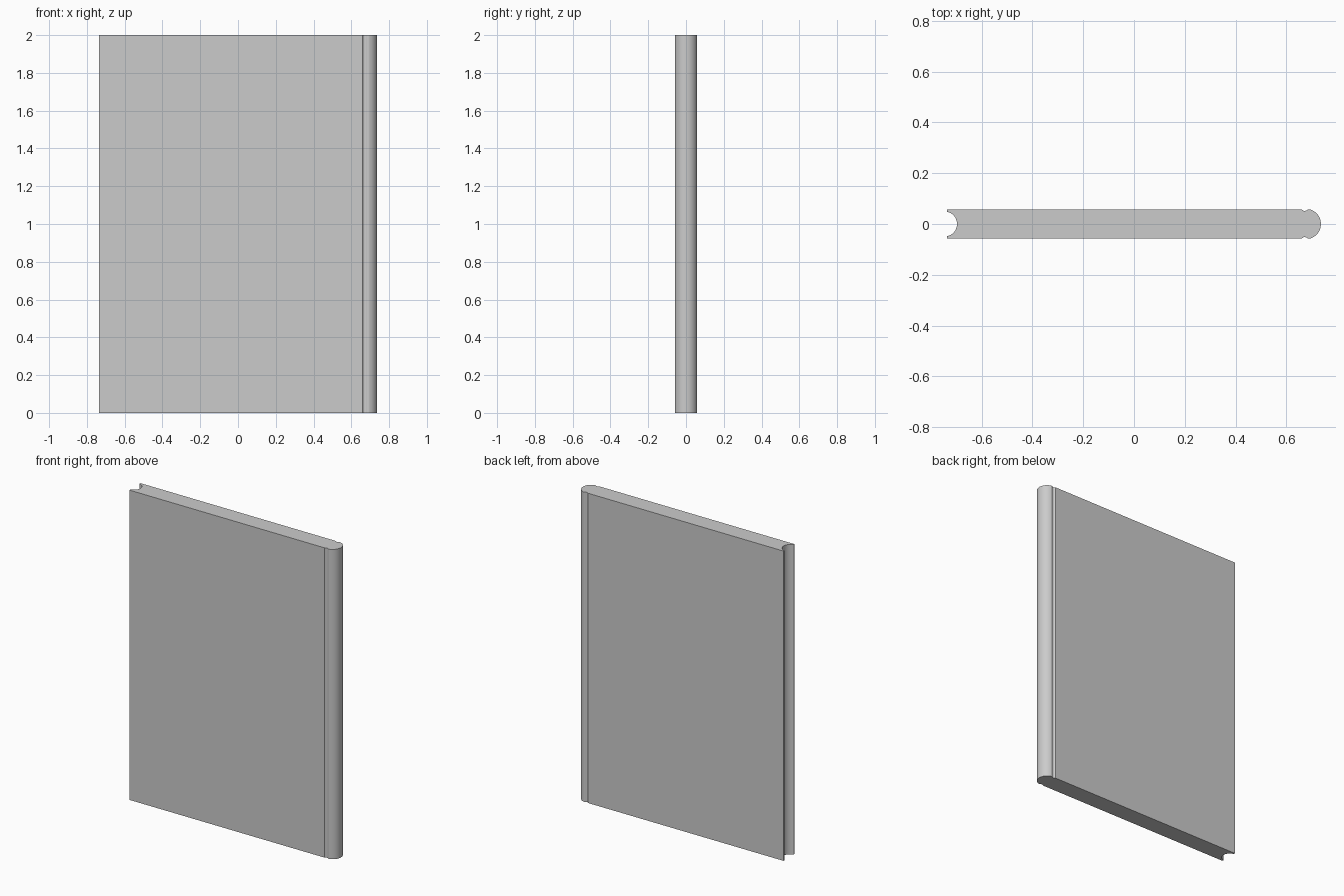
import bpy, bmesh
from math import sin, cos, pi, radians, asin

if "Cube" in bpy.data.objects:
    bpy.data.objects.remove(bpy.data.objects["Cube"])

HEIGHT, HALF_T, END = 2.0, 0.058, 0.736


def arc(cx, cy, r, a0, a1, n):
    return [(cx + r * cos(a0 + (a1 - a0) * i / n),
             cy + r * sin(a0 + (a1 - a0) * i / n)) for i in range(n + 1)]


# Upper half of the cross-section, from the tongue tip to the socket centre
half = arc(END - 0.06, 0, 0.06, 0, radians(60), 10)        # rounded tongue
half += arc(0.69, 0.044, 0.014, radians(60), radians(140), 5)  # shoulder
half += [(0.671, 0.051), (0.667, 0.052), (0.660, HALF_T)]  # shallow groove
half += [(-END, HALF_T), (-END, 0.049)]                    # flat face and lip
r = 0.049
cx = -0.697 - r
a = asin(0.048 / r)
half += arc(cx, 0, r, a, 0, 12)                            # concave socket

# Mirror across y = 0 to close the profile
profile = half + [(x, -y) for x, y in reversed(half[1:-1])]

# Extrude the profile upwards
bm = bmesh.new()
base = bm.faces.new([bm.verts.new((x, y, 0)) for x, y in profile])
top = bmesh.ops.extrude_face_region(bm, geom=[base], use_keep_orig=True)
bmesh.ops.translate(bm, vec=(0, 0, HEIGHT),
                    verts=[v for v in top["geom"] if isinstance(v, bmesh.types.BMVert)])
bmesh.ops.recalc_face_normals(bm, faces=bm.faces)
mesh = bpy.data.meshes.new("wall_panel")
bm.to_mesh(mesh)
bm.free()

panel = bpy.data.objects.new("wall_panel", mesh)
bpy.context.collection.objects.link(panel)
bpy.context.view_layer.objects.active = panel
panel.select_set(True)
bpy.ops.object.shade_smooth_by_angle(angle=radians(25))
